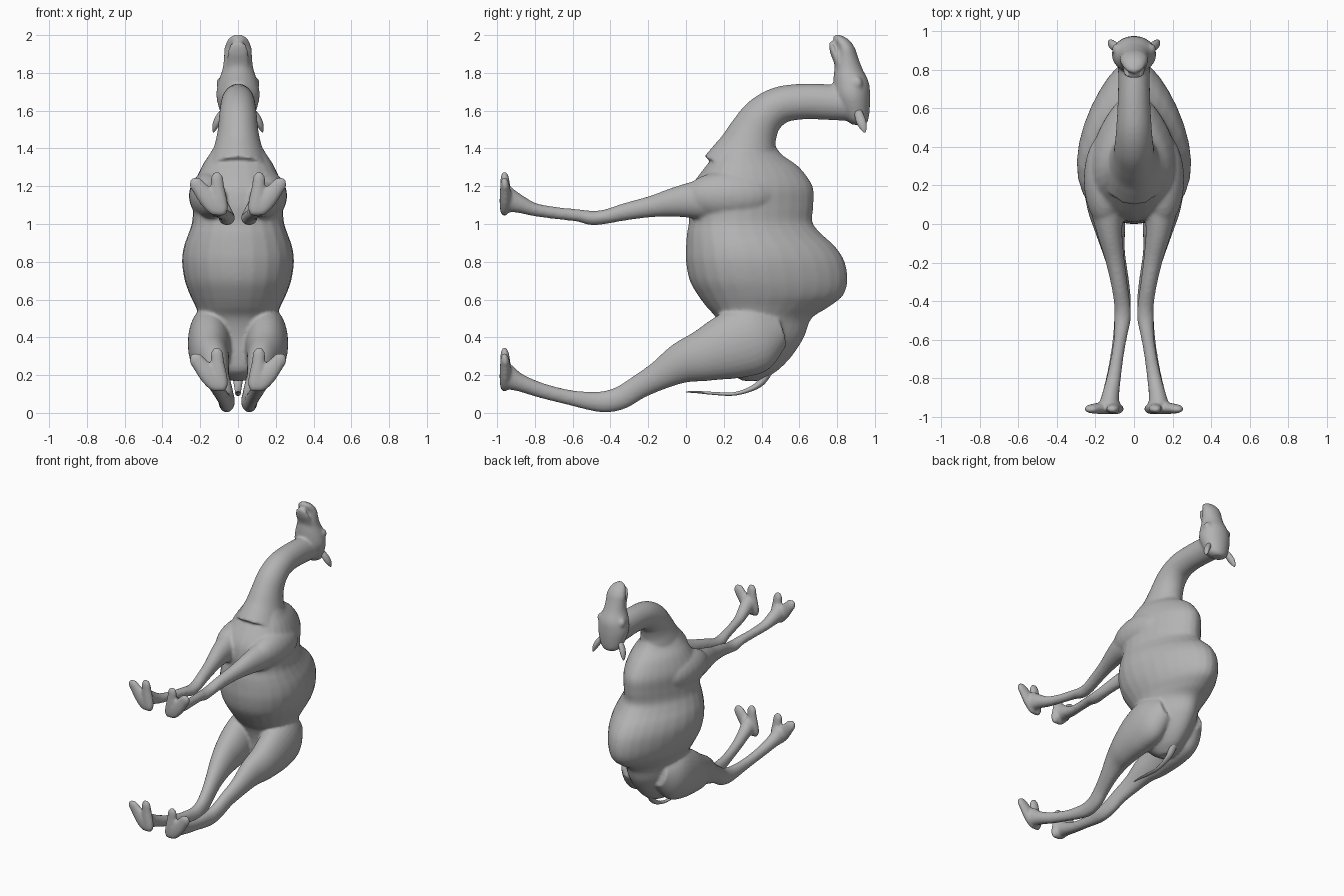
import bpy, bmesh, math
from mathutils import Vector

hide = bpy.data.materials.new("grey hide")
hide.diffuse_color = (0.45, 0.45, 0.45, 1)
SEG = 28


def spline(rows, steps=5):
    """Catmull-Rom interpolation through rows of numbers."""
    out = []
    for i in range(len(rows) - 1):
        p = [Vector(rows[min(max(i + k, 0), len(rows) - 1)]) for k in (-1, 0, 1, 2)]
        for s in range(steps):
            t = s / steps
            out.append(0.5 * (2 * p[1] + (p[2] - p[0]) * t
                       + (2 * p[0] - 5 * p[1] + 4 * p[2] - p[3]) * t * t
                       + (3 * p[1] - p[0] - 3 * p[2] + p[3]) * t ** 3))
    return out + [Vector(rows[-1])]


def skin(bm, rings):
    """Bridge rings of points into a closed tube."""
    vs = [[bm.verts.new(p) for p in r] for r in rings]
    for a, b in zip(vs, vs[1:]):
        for i in range(SEG):
            j = (i + 1) % SEG
            bm.faces.new((a[i], a[j], b[j], b[i]))
    bm.faces.new(vs[0][::-1])
    bm.faces.new(vs[-1])


def slab_loft(bm, rows, egg=0.0):
    """Level sections: z, y min, y max, half width. egg narrows the +y side."""
    rings = []
    for z, y0, y1, w in spline(rows):
        ring = []
        for i in range(SEG):
            a = 2 * math.pi * i / SEG
            s = math.sin(a)
            ring.append(Vector((w * math.cos(a) * (1 - egg * s) * (1 - 0.22 * egg),
                                (y0 + y1) / 2 + (y1 - y0) / 2 * s, z)))
        rings.append(ring)
    skin(bm, rings)


def tube(bm, rows, mirror=1):
    """Sections square to a path: x, y, z, half width, half depth."""
    pts = spline(rows)
    rings = []
    for i, p in enumerate(pts):
        c = Vector(p[:3])
        t = (Vector(pts[min(i + 1, len(pts) - 1)][:3])
             - Vector(pts[max(i - 1, 0)][:3])).normalized()
        side = Vector((1, 0, 0))
        side = (side - t * side.dot(t)).normalized()
        up = t.cross(side)
        ring = []
        for k in range(SEG):
            a = 2 * math.pi * k / SEG
            q = c + side * p[3] * math.cos(a) + up * p[4] * math.sin(a)
            q.x *= mirror
            ring.append(q)
        rings.append(ring)
    skin(bm, rings)


def ball(bm, loc, radii):
    r = bmesh.ops.create_uvsphere(bm, u_segments=24, v_segments=14, radius=1)
    for v in r["verts"]:
        v.co = Vector(loc) + Vector([a * b for a, b in zip(v.co, radii)])


def finish(bm, name):
    bmesh.ops.recalc_face_normals(bm, faces=bm.faces)
    me = bpy.data.meshes.new(name)
    bm.to_mesh(me)
    bm.free()
    for p in me.polygons:
        p.use_smooth = True
    me.materials.append(hide)
    ob = bpy.data.objects.new(name, me)
    bpy.context.collection.objects.link(ob)
    return ob


bm = bmesh.new()

# Torso with rump, hump and shoulders
slab_loft(bm, [
    (0.17, 0.30, 0.39, 0.04), (0.22, 0.22, 0.48, 0.11), (0.30, 0.20, 0.56, 0.16),
    (0.40, 0.19, 0.625, 0.19), (0.50, 0.16, 0.665, 0.21), (0.56, 0.11, 0.755, 0.23),
    (0.62, 0.065, 0.83, 0.26), (0.70, 0.02, 0.855, 0.29), (0.80, 0.0, 0.84, 0.305),
    (0.88, 0.0, 0.79, 0.295), (0.95, 0.005, 0.715, 0.27), (1.01, 0.015, 0.67, 0.25),
    (1.10, 0.01, 0.675, 0.245), (1.20, 0.03, 0.67, 0.24), (1.30, 0.10, 0.60, 0.20),
    (1.37, 0.16, 0.505, 0.155), (1.44, 0.22, 0.46, 0.11)], egg=0.3)

# Curved neck
tube(bm, [
    (0, 0.28, 1.28, 0.17, 0.20), (0, 0.32, 1.38, 0.135, 0.165),
    (0, 0.355, 1.48, 0.11, 0.13), (0, 0.41, 1.57, 0.10, 0.11),
    (0, 0.50, 1.63, 0.092, 0.098), (0, 0.62, 1.648, 0.085, 0.094),
    (0, 0.75, 1.645, 0.082, 0.094), (0, 0.87, 1.635, 0.085, 0.09)])

# Head and upper muzzle
slab_loft(bm, [
    (1.525, 0.88, 0.95, 0.04), (1.55, 0.85, 0.965, 0.075), (1.61, 0.81, 0.973, 0.10),
    (1.68, 0.785, 0.975, 0.115), (1.75, 0.78, 0.968, 0.105), (1.82, 0.785, 0.935, 0.082),
    (1.88, 0.795, 0.912, 0.075), (1.93, 0.80, 0.895, 0.072), (1.97, 0.785, 0.868, 0.058),
    (1.99, 0.78, 0.84, 0.04), (2.003, 0.79, 0.81, 0.015)])

# Lower jaw
tube(bm, [(0, 0.83, 1.76, 0.06, 0.03), (0, 0.81, 1.85, 0.06, 0.025),
          (0, 0.783, 1.91, 0.055, 0.02), (0, 0.77, 1.95, 0.042, 0.013),
          (0, 0.768, 1.965, 0.02, 0.006)])

for m in (1, -1):
    # Brow bump
    ball(bm, (0.09 * m, 0.905, 1.745), (0.024, 0.03, 0.035))
    # Shoulder muscle
    ball(bm, (0.15 * m, 0.23, 1.15), (0.11, 0.24, 0.13))
    # Foreleg
    tube(bm, [
        (0.15, 0.22, 1.14, 0.09, 0.12), (0.14, 0.08, 1.13, 0.085, 0.105),
        (0.125, -0.05, 1.117, 0.065, 0.08), (0.10, -0.18, 1.093, 0.05, 0.057),
        (0.075, -0.32, 1.065, 0.042, 0.046), (0.06, -0.43, 1.038, 0.042, 0.038),
        (0.06, -0.50, 1.032, 0.042, 0.038), (0.068, -0.57, 1.045, 0.035, 0.033),
        (0.085, -0.68, 1.057, 0.032, 0.032), (0.105, -0.80, 1.076, 0.037, 0.035),
        (0.12, -0.88, 1.105, 0.044, 0.048), (0.13, -0.95, 1.13, 0.055, 0.07)], m)
    # Hind leg with thigh
    tube(bm, [
        (0.12, 0.50, 0.44, 0.07, 0.09), (0.145, 0.38, 0.40, 0.11, 0.18),
        (0.15, 0.24, 0.355, 0.115, 0.178), (0.145, 0.10, 0.305, 0.10, 0.14),
        (0.125, -0.02, 0.265, 0.08, 0.11), (0.105, -0.14, 0.198, 0.058, 0.078),
        (0.08, -0.25, 0.137, 0.047, 0.064), (0.065, -0.34, 0.082, 0.044, 0.062),
        (0.06, -0.42, 0.06, 0.043, 0.058), (0.066, -0.50, 0.062, 0.037, 0.05),
        (0.08, -0.62, 0.082, 0.033, 0.04), (0.10, -0.76, 0.117, 0.036, 0.04),
        (0.12, -0.88, 0.16, 0.044, 0.047), (0.13, -0.95, 0.19, 0.055, 0.07)], m)
    # Splayed two-toed feet
    for z in (0.07, 1.0):
        tube(bm, [(0.075, -0.962, z + 0.045, 0.012, 0.01), (0.085, -0.96, z + 0.07, 0.035, 0.024),
                  (0.10, -0.957, z + 0.13, 0.042, 0.03), (0.108, -0.957, z + 0.20, 0.035, 0.027),
                  (0.112, -0.96, z + 0.25, 0.032, 0.021), (0.114, -0.963, z + 0.277, 0.012, 0.01)], m)
        tube(bm, [(0.085, -0.962, z + 0.05, 0.015, 0.01), (0.11, -0.96, z + 0.08, 0.045, 0.024),
                  (0.155, -0.957, z + 0.13, 0.05, 0.03), (0.20, -0.957, z + 0.185, 0.042, 0.027),
                  (0.228, -0.96, z + 0.22, 0.036, 0.021), (0.243, -0.963, z + 0.24, 0.014, 0.01)], m)

# Blend the parts into one smooth skin
body = finish(bm, "body")
rm = body.modifiers.new("blend", "REMESH")
rm.mode = "VOXEL"
rm.voxel_size = 0.01
rm.use_smooth_shade = True
sm = body.modifiers.new("soften", "SMOOTH")
sm.factor = 0.5
sm.iterations = 6

# Tail
bm = bmesh.new()
tube(bm, [(0, 0.44, 0.23, 0.03, 0.025), (0, 0.40, 0.165, 0.024, 0.02),
          (0, 0.34, 0.125, 0.018, 0.013), (0, 0.25, 0.10, 0.014, 0.009),
          (0, 0.15, 0.103, 0.014, 0.008), (0, 0.06, 0.11, 0.01, 0.006),
          (0, 0.0, 0.111, 0.003, 0.003)])
finish(bm, "tail")

# Ears
for m, side in ((1, "right"), (-1, "left")):
    bm = bmesh.new()
    tube(bm, [(0.075, 0.91, 1.60, 0.016, 0.02), (0.098, 0.92, 1.565, 0.02, 0.025),
              (0.116, 0.932, 1.53, 0.018, 0.024), (0.126, 0.942, 1.50, 0.01, 0.014),
              (0.13, 0.946, 1.484, 0.002, 0.003)], m)
    finish(bm, side + "_ear")
